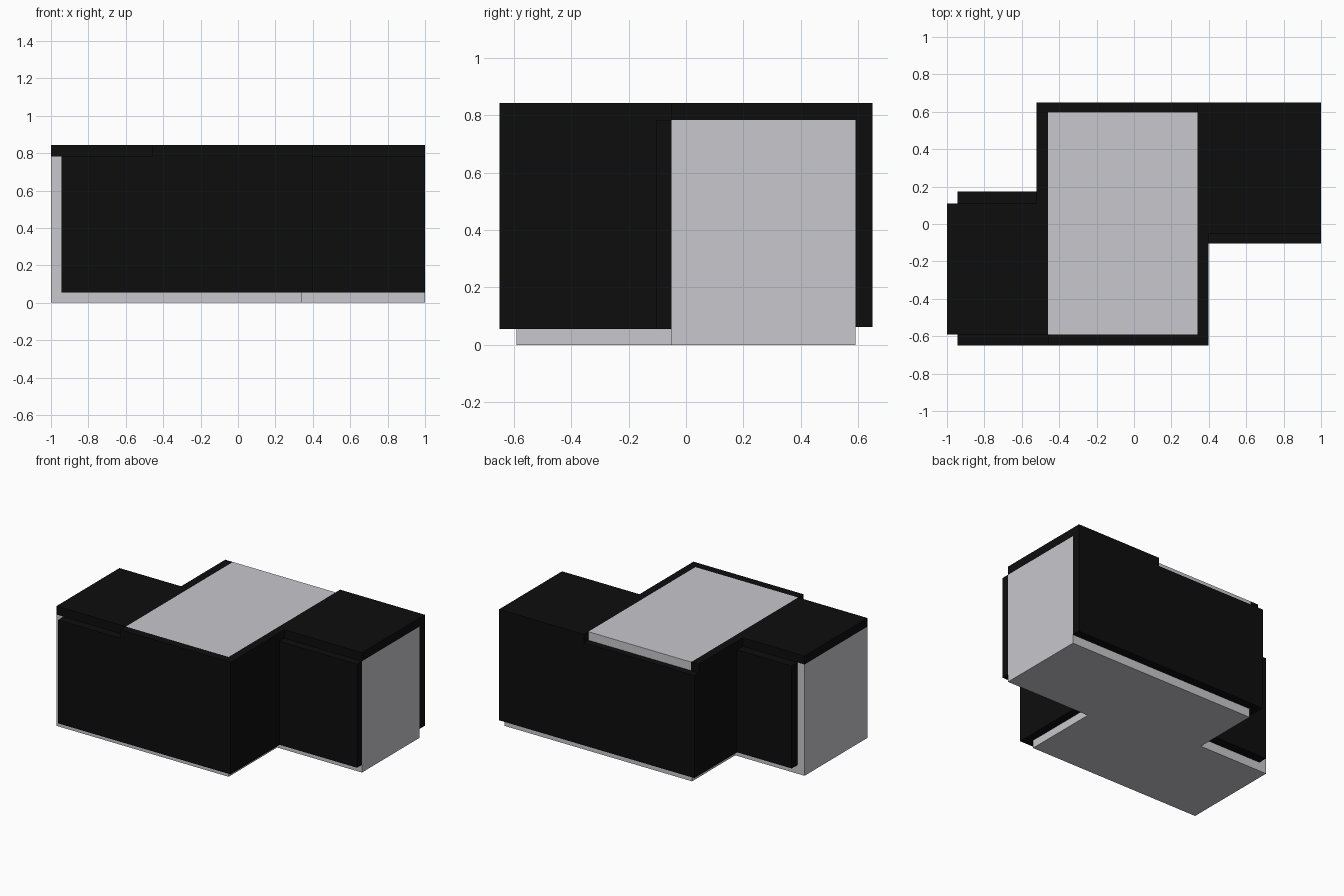
import bpy, bmesh

if "Cube" in bpy.data.objects:
    bpy.data.objects.remove(bpy.data.objects["Cube"])


def material(name, rgb):
    m = bpy.data.materials.new(name)
    m.diffuse_color = (*rgb, 1)
    m.use_nodes = True
    m.node_tree.nodes["Principled BSDF"].inputs["Base Color"].default_value = m.diffuse_color
    return m


GREY = material("light_grey", (0.58, 0.58, 0.61))
BLACK = material("black", (0.004, 0.004, 0.004))


def prism(name, outline, z0, z1, mat):
    """Extrude a flat outline from z0 up to z1."""
    bm = bmesh.new()
    face = bm.faces.new([bm.verts.new((x, y, z0)) for x, y in outline])
    top = bmesh.ops.extrude_face_region(bm, geom=[face])["geom"]
    bmesh.ops.translate(bm, vec=(0, 0, z1 - z0),
                        verts=[v for v in top if isinstance(v, bmesh.types.BMVert)])
    bmesh.ops.recalc_face_normals(bm, faces=bm.faces)
    mesh = bpy.data.meshes.new(name)
    bm.to_mesh(mesh)
    bm.free()
    mesh.materials.append(mat)
    obj = bpy.data.objects.new(name, mesh)
    bpy.context.collection.objects.link(obj)
    return obj


def slab(name, x0, x1, y0, y1, z0, z1, mat=BLACK):
    return prism(name, [(x0, y0), (x1, y0), (x1, y1), (x0, y1)], z0, z1, mat)


LOW, EAVE, TOP = 0.055, 0.783, 0.843

# Grey Z-shaped body with a raised middle
prism("body", [(-1, -0.59), (0.34, -0.59), (0.34, -0.05), (1, -0.05),
               (1, 0.59), (-0.46, 0.59), (-0.46, 0.11), (-1, 0.11)], 0, EAVE, GREY)
slab("raised_roof", -0.46, 0.34, -0.59, 0.60, EAVE, TOP, GREY)

# Black roof plates over the two wings
slab("left_roof", -1, -0.46, -0.59, 0.11, EAVE, TOP)
slab("right_roof", 0.34, 1, -0.05, 0.65, EAVE, TOP)

# Black wall panels: front with its return, back with its return
prism("front_wall", [(-0.945, -0.65), (0.397, -0.65), (0.397, -0.105),
                     (1, -0.105), (1, -0.05), (0.34, -0.05),
                     (0.34, -0.59), (-0.945, -0.59)], LOW, EAVE, BLACK)
prism("back_wall", [(1, 0.65), (-0.52, 0.65), (-0.52, 0.175), (-0.945, 0.175),
                    (-0.945, 0.11), (-0.46, 0.11), (-0.46, 0.59), (1, 0.59)],
      LOW + 0.007, EAVE, BLACK)

# Black trim flush with the raised roof; the back edge stays open
prism("front_trim", [(-0.46, -0.65), (0.397, -0.65), (0.397, -0.05),
                     (0.34, -0.05), (0.34, -0.59), (-0.46, -0.59)], EAVE, TOP, BLACK)
slab("left_trim", -0.52, -0.46, 0.11, 0.60, EAVE, TOP)
